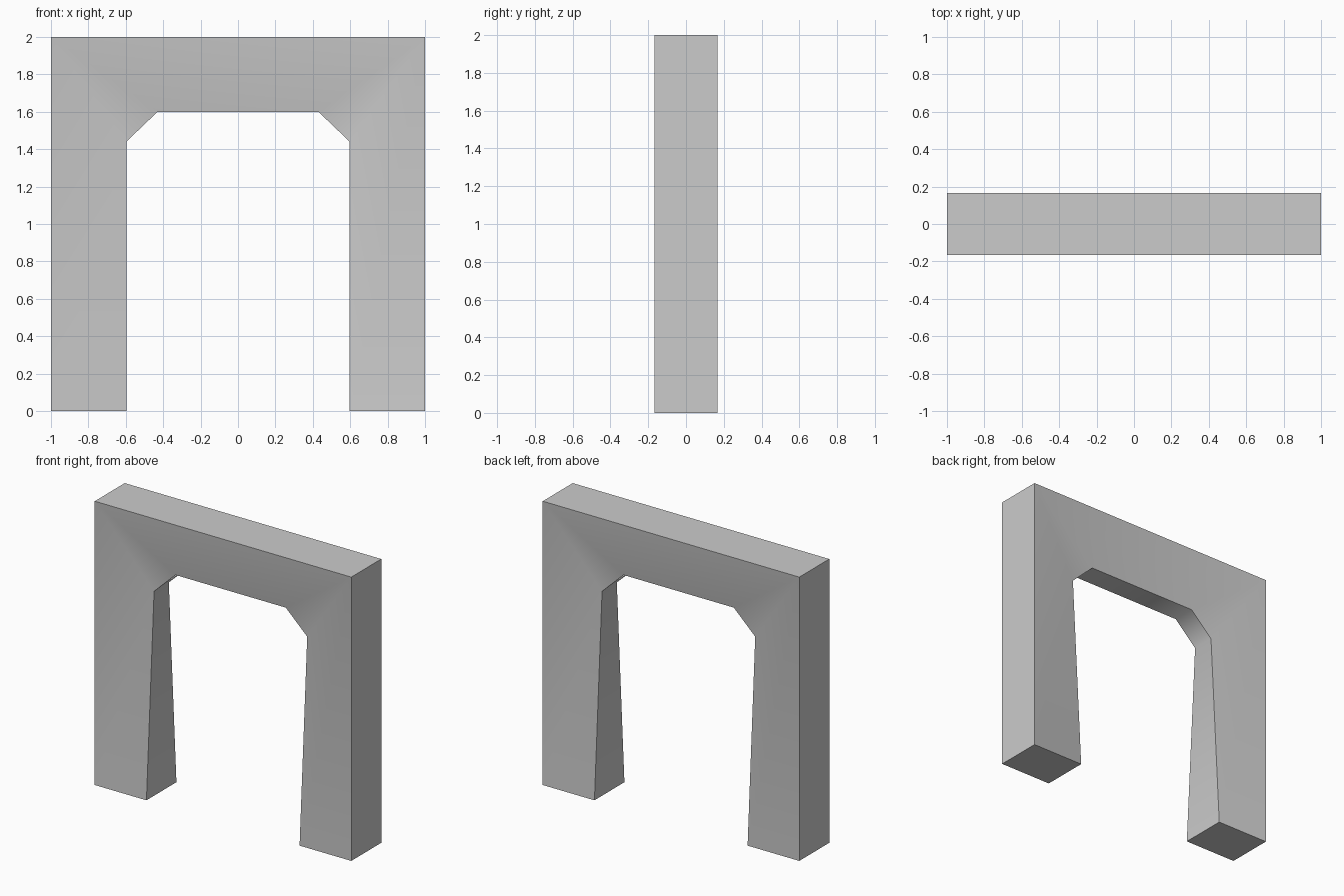
import bpy, bmesh, math

if "Cube" in bpy.data.objects:
    bpy.data.objects.remove(bpy.data.objects["Cube"])

DEPTH = 0.167   # half depth of the outer frame
THIN = 0.082    # half depth at the opening's upper edge

# Stations along the right half: outer (x, z), inner (x, z), inner half depth
half = [((1, 0), (0.597, 0), DEPTH),
        ((1, 2), (0.597, 1.44), THIN),
        ((1, 2), (0.43, 1.6), THIN)]
mirrored = [((-o[0], o[1]), (-i[0], i[1]), d) for o, i, d in reversed(half)]

bm = bmesh.new()


def section(outer, inner, d):
    return [bm.verts.new(p) for p in (
        (outer[0], -DEPTH, outer[1]), (outer[0], DEPTH, outer[1]),
        (inner[0], d, inner[1]), (inner[0], -d, inner[1]))]


# Sweep the four-sided section up one leg, across the lintel, down the other
rings = [section(*s) for s in half + mirrored]
for a, b in zip(rings, rings[1:]):
    for k in range(4):
        n = (k + 1) % 4
        bm.faces.new((a[k], a[n], b[n], b[k]))

# Feet
bm.faces.new(rings[0])
bm.faces.new(rings[-1])

# Corner sections share their outer edge, leaving clean triangles
bmesh.ops.remove_doubles(bm, verts=bm.verts, dist=0.0001)
bmesh.ops.recalc_face_normals(bm, faces=bm.faces)

mesh = bpy.data.meshes.new("gate_frame")
bm.to_mesh(mesh)
bm.free()
frame = bpy.data.objects.new("gate_frame", mesh)
bpy.context.collection.objects.link(frame)

# Soft shading over the corner bevels, hard outer edges
bpy.context.view_layer.objects.active = frame
frame.select_set(True)
bpy.ops.object.shade_smooth_by_angle(angle=math.radians(50))
